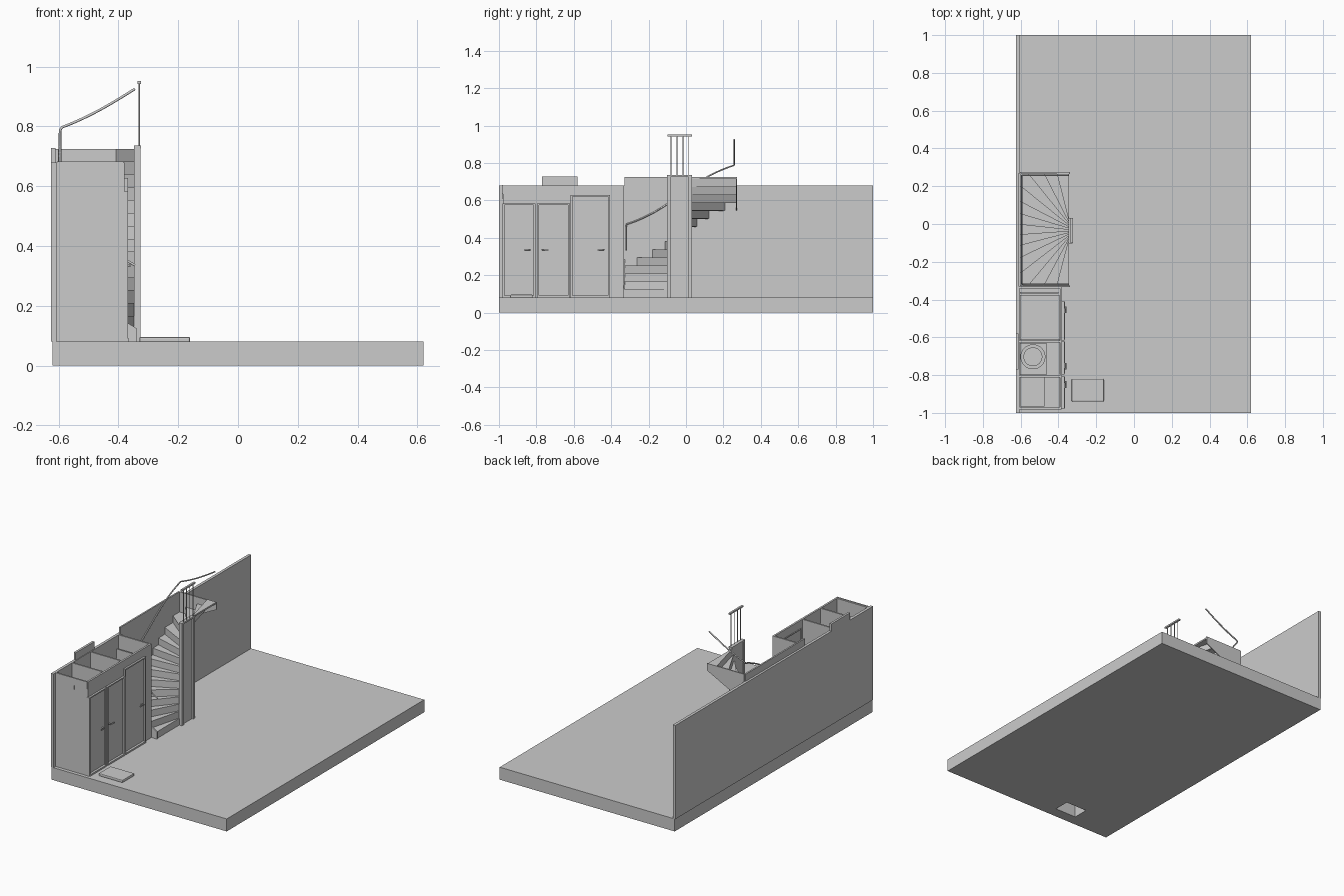
import bpy, math
from mathutils import Vector

if "Cube" in bpy.data.objects:
    bpy.data.objects.remove(bpy.data.objects["Cube"])


def mesh(name, verts, faces):
    me = bpy.data.meshes.new(name)
    me.from_pydata(verts, [], faces)
    ob = bpy.data.objects.new(name, me)
    bpy.context.collection.objects.link(ob)
    return ob


def prism(name, low, offset):
    """Extrude a polygon of 3D points along an offset vector."""
    n = len(low)
    off = Vector(offset)
    verts = [Vector(p) for p in low]
    if (verts[1] - verts[0]).cross(verts[2] - verts[1]).dot(off) < 0:
        verts.reverse()
    verts += [p + off for p in verts]
    faces = [tuple(reversed(range(n))), tuple(range(n, 2 * n))]
    faces += [(i, (i + 1) % n, (i + 1) % n + n, i + n) for i in range(n)]
    return mesh(name, verts, faces)


def box(name, x0, x1, y0, y1, z0, z1):
    return prism(name, [(x0, y0, z0), (x1, y0, z0), (x1, y1, z0), (x0, y1, z0)], (0, 0, z1 - z0))


def tube(name, pts, r):
    cu = bpy.data.curves.new(name, 'CURVE')
    cu.dimensions = '3D'
    cu.bevel_depth = r
    cu.bevel_resolution = 1
    cu.use_fill_caps = True
    sp = cu.splines.new('POLY')
    sp.points.add(len(pts) - 1)
    for p, co in zip(sp.points, pts):
        p.co = (*co, 1)
    ob = bpy.data.objects.new(name, cu)
    bpy.context.collection.objects.link(ob)
    return ob


def cylinder(name, x, y, z0, z1, r):
    bpy.ops.mesh.primitive_cylinder_add(vertices=32, radius=r, depth=z1 - z0,
                                        location=(x, y, (z0 + z1) / 2))
    bpy.context.object.name = name
    bpy.ops.object.shade_smooth_by_angle()


F = 0.08  # floor level

# floor slab with hatch opening
slab = box("floor_slab", -.62, .62, -1, 1, 0, F)
cutter = box("hatch_cutter", -.32, -.17, -.93, -.83, -.05, .2)
cutter.hide_render = True
cutter.hide_viewport = True
cut = slab.modifiers.new("hatch", 'BOOLEAN')
cut.operation = 'DIFFERENCE'
cut.solver = 'EXACT'
cut.object = cutter
lid = box("hatch_lid", -.33, -.16, -.94, -.82, F - .002, .096)
bev = lid.modifiers.new("round", 'BEVEL')
bev.width = .005
bev.segments = 2

# back wall with raised parts
box("side_wall", -.625, -.607, -1, 1, F, .68)
box("wall_raised_panel", -.625, -.611, -.77, -.58, .68, .727)

# utility rooms: outer walls and partitions
box("end_wall", -.607, -.385, -.978, -.968, F, .68)
box("end_wall_band", -.605, -.383, -.983, -.978, .635, .683)
box("end_wall_tab", -.537, -.473, -.983, -.978, .61, .635)
for i, y in enumerate((-.807, -.623)):
    box(f"partition_{i}", -.607, -.39, y - .005, y + .005, F, .68)
box("stair_side_wall", -.607, -.38, -.342, -.332, F, .68)

# doors with frames, handles and the wall pieces between them
doors = [(-.975, -.81, .575, -.835), (-.792, -.625, .575, -.768), (-.612, -.412, .62, -.44)]
edges = [-.978]
for i, (y0, y1, top, hy) in enumerate(doors):
    box(f"door_{i}", -.387, -.377, y0 + .004, y1 - .004, F + .012, top)
    box(f"wall_over_door_{i}", -.392, -.38, y0, y1, top, .68)
    box(f"pier_{i}", -.392, -.38, edges[-1], y0, F, .68)
    edges.append(y1)
    for side, y in (("left", y0), ("right", y1)):
        box(f"door_frame_{i}_{side}", -.394, -.368, y - .005, y + .005, F, top + .008)
    box(f"door_frame_{i}_top", -.394, -.368, y0, y1, top, top + .008)
    box(f"threshold_{i}", -.394, -.365, y0, y1, F, F + .01)
    s = -1 if i != 1 else 1
    tube(f"handle_{i}", [(-.38, hy, .335), (-.361, hy, .335), (-.361, hy + s * -.0, .335),
                         (-.361, hy + s * .032, .335)], .004)
box("pier_end", -.392, -.38, edges[-1], -.332, F, .68)

# room contents
box("washing_machine", -.603, -.475, -.965, -.813, F, .30)
box("boiler_base", -.603, -.462, -.80, -.63, F, .11)
cylinder("boiler_tank", -.535, -.703, .11, .45, .066)
cylinder("boiler_cap", -.535, -.703, .45, .47, .05)
tray = box("shower_tray", -.603, -.395, -.615, -.375, F, .11)
box("shower_back_panel", -.603, -.40, -.367, -.359, F, .60)

# winder stair: fan of treads and risers about the newel panel
N, Z1 = 15, .725
RISE = (Z1 - F) / N
XL, XR, Y0, Y1, YC = -.603, -.345, -.33, .27, -.03
def angle_point(i):
    """Outer end of riser i, on the U-shaped edge of the stairwell."""
    a = math.pi * i / N
    dx, dy = -math.sin(a), -math.cos(a)
    t = [((Y0 if dy < 0 else Y1) - YC) / dy]
    if dx < -1e-6:
        t.append((XL - XR) / dx)
    return XR + dx * min(t), YC + dy * min(t)


def inner_point(i):
    return XR, -.095 + .12 * i / N


for i in range(N):
    p, q = angle_point(i), angle_point(i + 1)
    a, b = inner_point(i), inner_point(i + 1)
    outline = [a, p]
    if p[0] > XL + 1e-4 and q[0] <= XL + 1e-4:
        outline.append((XL, Y0))
    elif p[0] <= XL + 1e-4 and q[0] > XL + 1e-4:
        outline.append((XL, Y1))
    outline += [q, b]
    z = F + (i + 1) * RISE
    prism(f"tread_{i}", [(x, y, z - .01) for x, y in outline], (0, 0, .01))
    # riser board below the front edge of the tread
    d = (Vector(q) - Vector(p)).normalized() * .006
    prism(f"riser_{i}", [(*a, z - RISE - .008), (*p, z - RISE - .008),
                         (*p, z - .01), (*a, z - .01)], (d.x, d.y, 0))

# stringers along both flights and the panel on the wall side
prism("lower_stringer", [(-.34, Y0 - .004, F), (XL, Y0 - .004, F), (XL, Y0 - .004, .285),
                         (-.34, Y0 - .004, .125)], (0, .008, 0))
prism("upper_stringer", [(-.34, Y1 - .004, .68), (XL, Y1 - .004, .545), (XL, Y1 - .004, Z1),
                         (-.34, Y1 - .004, Z1)], (0, .008, 0))
box("wall_stringer", -.611, -.601, Y0, Y1, F, Z1)

# newel panel with edge posts
box("newel_panel", -.345, -.335, -.095, .025, F, .73)
for i, y in enumerate((-.092, .022)):
    box(f"newel_post_{i}", -.348, -.326, y - .009, y + .009, F, .73)
box("newel_cap", -.348, -.325, -.102, .033, .726, .736)

# landing balustrade
for i in range(4):
    y = -.08 + i * .0315
    tube(f"baluster_{i}", [(-.33, y, .73), (-.33, y, .945)], .0028)
box("balustrade_rail", -.336, -.324, -.1, .032, .941, .951)

# wall handrail following the climb of the stair
rail = []
for i in range(0, 61):
    x, y = angle_point(i / 60 * N)
    x, y = max(x, -.595), min(max(y, -.32), .258)
    u = i / 60
    rail.append((x, y, .335 + .59 * u))
tube("handrail", rail, .0045)
